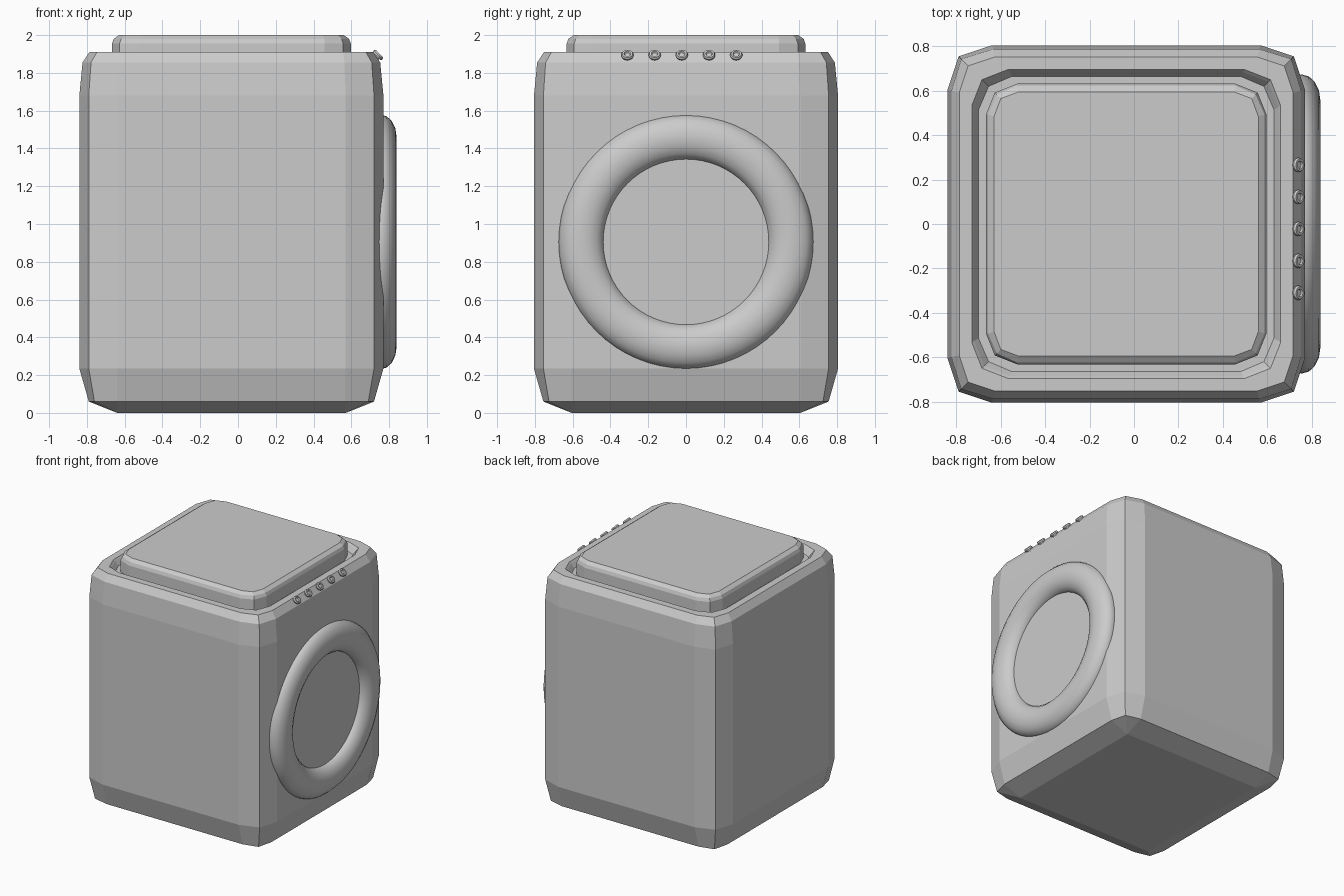
import bpy, bmesh, math
from mathutils import Vector, Matrix

if "Cube" in bpy.data.objects:
    bpy.data.objects.remove(bpy.data.objects["Cube"])

CX = -0.035  # centre of the box; the ring overhangs on +x


def ring(bm, half, off, mid, z):
    """Rounded square with three points per corner."""
    pts = []
    for k in range(4):
        rot = Matrix.Rotation(k * math.pi / 2, 3, 'Z')
        for p in ((half, half - off), (half - mid, half - mid), (half - off, half)):
            v = rot @ Vector((p[0], p[1], z))
            pts.append(bm.verts.new((v.x + CX, v.y, z)))
    return pts


def loft(name, sections):
    bm = bmesh.new()
    rings = [ring(bm, *s) for s in sections]
    for a, b in zip(rings, rings[1:]):
        n = len(a)
        for i in range(n):
            j = (i + 1) % n
            bm.faces.new((a[i], a[j], b[j], b[i]))
    bm.faces.new(rings[0][::-1])
    bm.faces.new(rings[-1])
    return finish(name, bm)


def lathe(name, profile, steps, closed=False):
    """Spin (radius, height) points about z."""
    bm = bmesh.new()
    rows = [[bm.verts.new((r * math.cos(2 * math.pi * i / steps),
                           r * math.sin(2 * math.pi * i / steps), h))
             for i in range(steps)] for r, h in profile]
    pairs = list(zip(rows, rows[1:]))
    if closed:
        pairs.append((rows[-1], rows[0]))
    for a, b in pairs:
        for i in range(steps):
            j = (i + 1) % steps
            bm.faces.new((a[i], a[j], b[j], b[i]))
    return finish(name, bm)


def finish(name, bm):
    bmesh.ops.remove_doubles(bm, verts=bm.verts, dist=1e-5)
    bmesh.ops.dissolve_degenerate(bm, edges=bm.edges, dist=1e-5)
    bmesh.ops.recalc_face_normals(bm, faces=bm.faces)
    me = bpy.data.meshes.new(name)
    bm.to_mesh(me)
    bm.free()
    ob = bpy.data.objects.new(name, me)
    bpy.context.collection.objects.link(ob)
    return ob


def smooth(ob, angle):
    bpy.ops.object.select_all(action='DESELECT')
    ob.select_set(True)
    bpy.context.view_layer.objects.active = ob
    bpy.ops.object.shade_smooth_by_angle(angle=math.radians(angle))


# Bevelled body with a recessed groove in the top: half, corner offset, corner inset, z
loft("body", [
    (0.605, 0.0, 0.0, 0.0), (0.755, 0.15, 0.03, 0.06), (0.805, 0.2, 0.05, 0.235),
    (0.805, 0.2, 0.05, 1.68), (0.788, 0.19, 0.045, 1.855), (0.752, 0.16, 0.04, 1.91),
    (0.695, 0.16, 0.045, 1.91), (0.685, 0.16, 0.045, 1.895), (0.665, 0.15, 0.045, 1.86)])

# Lid standing up out of the groove
loft("lid", [
    (0.632, 0.14, 0.04, 1.85), (0.632, 0.14, 0.04, 1.955), (0.623, 0.13, 0.04, 1.98),
    (0.595, 0.11, 0.03, 2.0), (0.57, 0.08, 0.02, 2.0)])

# Padded ring on the right side
turn = Matrix.Rotation(math.pi / 2, 4, 'Y')
section = [(0.554 + 0.12 * math.cos(i * math.pi / 8), 0.085 * math.sin(i * math.pi / 8))
           for i in range(16)]
pad = lathe("side_ring", section, 64, closed=True)
pad.matrix_world = Matrix.Translation((0.755, 0, 0.905)) @ turn
smooth(pad, 60)

# Row of small dimpled knobs on the sloped top edge
knob = [(0.0, -0.035), (0.02, -0.035), (0.02, -0.004), (0.03, -0.004), (0.033, 0.006),
        (0.028, 0.016), (0.018, 0.016), (0.014, 0.008), (0.0, 0.008)]
tilt = Matrix.Rotation(math.radians(47), 4, 'Y')
for i in range(5):
    ob = lathe(f"knob_{i + 1}", knob, 16)
    ob.matrix_world = Matrix.Translation((0.737, -0.022 + (i - 2) * 0.144, 1.891)) @ tilt
    smooth(ob, 35)
